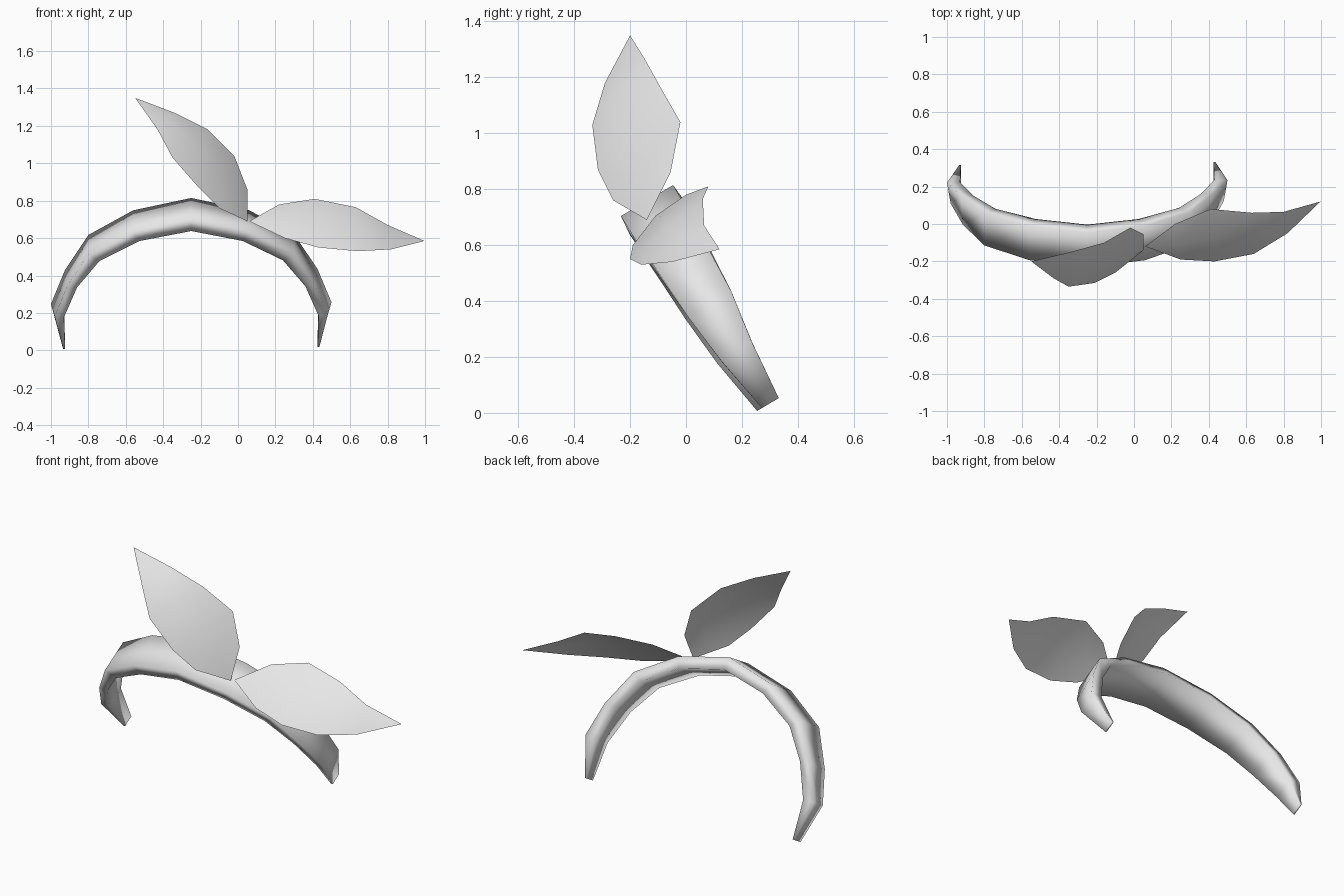
import bpy, bmesh
from mathutils import Vector

cube = bpy.data.objects.get("Cube")
if cube:
    bpy.data.objects.remove(cube)

grey = bpy.data.materials.new("light grey")
grey.use_nodes = True
grey.diffuse_color = (0.8, 0.8, 0.8, 1)
grey.node_tree.nodes["Principled BSDF"].inputs["Base Color"].default_value = (0.8, 0.8, 0.8, 1)


def loft(name, rows, closed):
    """Skin a list of point rows; closed rows form a capped tube."""
    bm = bmesh.new()
    rings = [[bm.verts.new(p) for p in row] for row in rows]
    count = len(rows[0])
    for a, b in zip(rings, rings[1:]):
        for i in range(count if closed else count - 1):
            j = (i + 1) % count
            bm.faces.new((a[i], a[j], b[j], b[i]))
    if closed:
        bm.faces.new(rings[0])
        bm.faces.new(rings[-1])
    bmesh.ops.remove_doubles(bm, verts=bm.verts, dist=0.0005)
    bmesh.ops.recalc_face_normals(bm, faces=bm.faces)
    mesh = bpy.data.meshes.new(name)
    bm.to_mesh(mesh)
    bm.free()
    mesh.materials.append(grey)
    mesh.polygons.foreach_set("use_smooth", [True] * len(mesh.polygons))
    obj = bpy.data.objects.new(name, mesh)
    bpy.context.collection.objects.link(obj)


# Headband: a tilted, tapering arch with a four-sided section
centre_x = -0.25
foot = Vector((0, 0.293, 0.03))
rise = Vector((0, -0.51, 0.86))
across = Vector((0, 0.86, 0.51))
# outer offset, outer height, inner offset, inner height,
# outer width, inner width, flare, sideways shift, twist between the two legs
half = [
    (0.685, 0.0, 0.675, 0.0, 0.07, 0.07, 0.0, 0.0, 0.01),
    (0.75, 0.225, 0.68, 0.22, 0.13, 0.13, 0.02, -0.008, 0.008),
    (0.675, 0.416, 0.61, 0.415, 0.18, 0.18, 0.01, -0.002, 0.006),
    (0.55, 0.625, 0.49, 0.584, 0.2, 0.205, 0.0, 0.0, 0.003),
    (0.31, 0.772, 0.275, 0.712, 0.215, 0.225, 0.0, 0.0, 0.0),
    (0.0, 0.848, 0.0, 0.775, 0.217, 0.23, 0.0, 0.0, 0.0),
]


def section(station, side):
    out_x, out_h, in_x, in_h, out_w, in_w, flare, shift, twist = station
    corners = ((out_x - flare, out_h, -out_w), (out_x, out_h, out_w),
               (in_x, in_h, in_w), (in_x, in_h, -in_w))
    return [foot + Vector((centre_x + side * x, 0, 0)) + rise * h
            + across * (w / 2 + shift + side * twist) for x, h, w in corners]


loft("headband", [section(s, -1) for s in half]
     + [section(s, 1) for s in reversed(half[:-1])], True)


# Leaves: curved single sheets with a raised middle
def leaf(name, base, tip, edge_a, edge_b, bulge):
    base, tip = Vector(base), Vector(tip)
    rows = [[base] * 3]
    for a, b in zip(edge_a, edge_b):
        a, b = Vector(a), Vector(b)
        normal = (b - a).cross(tip - base).normalized()
        rows.append([a, (a + b) / 2 + normal * bulge * (b - a).length, b])
    rows.append([tip] * 3)
    loft(name, rows, False)


leaf("upright_leaf", (0.05, -0.14, 0.69), (-0.55, -0.2, 1.35),
     [(-0.10, -0.26, 0.76), (-0.21, -0.315, 0.87), (-0.35, -0.335, 1.03), (-0.43, -0.29, 1.18)],
     [(0.05, -0.055, 0.86), (-0.02, -0.02, 1.04), (-0.16, -0.10, 1.18), (-0.34, -0.15, 1.27)], 0.08)
leaf("drooping_leaf", (0.06, -0.12, 0.69), (0.997, 0.12, 0.585),
     [(0.25, -0.19, 0.60), (0.43, -0.20, 0.55), (0.64, -0.16, 0.53), (0.82, -0.05, 0.54)],
     [(0.22, 0.0, 0.78), (0.41, 0.08, 0.81), (0.63, 0.06, 0.765), (0.80, 0.065, 0.67)], -0.08)
